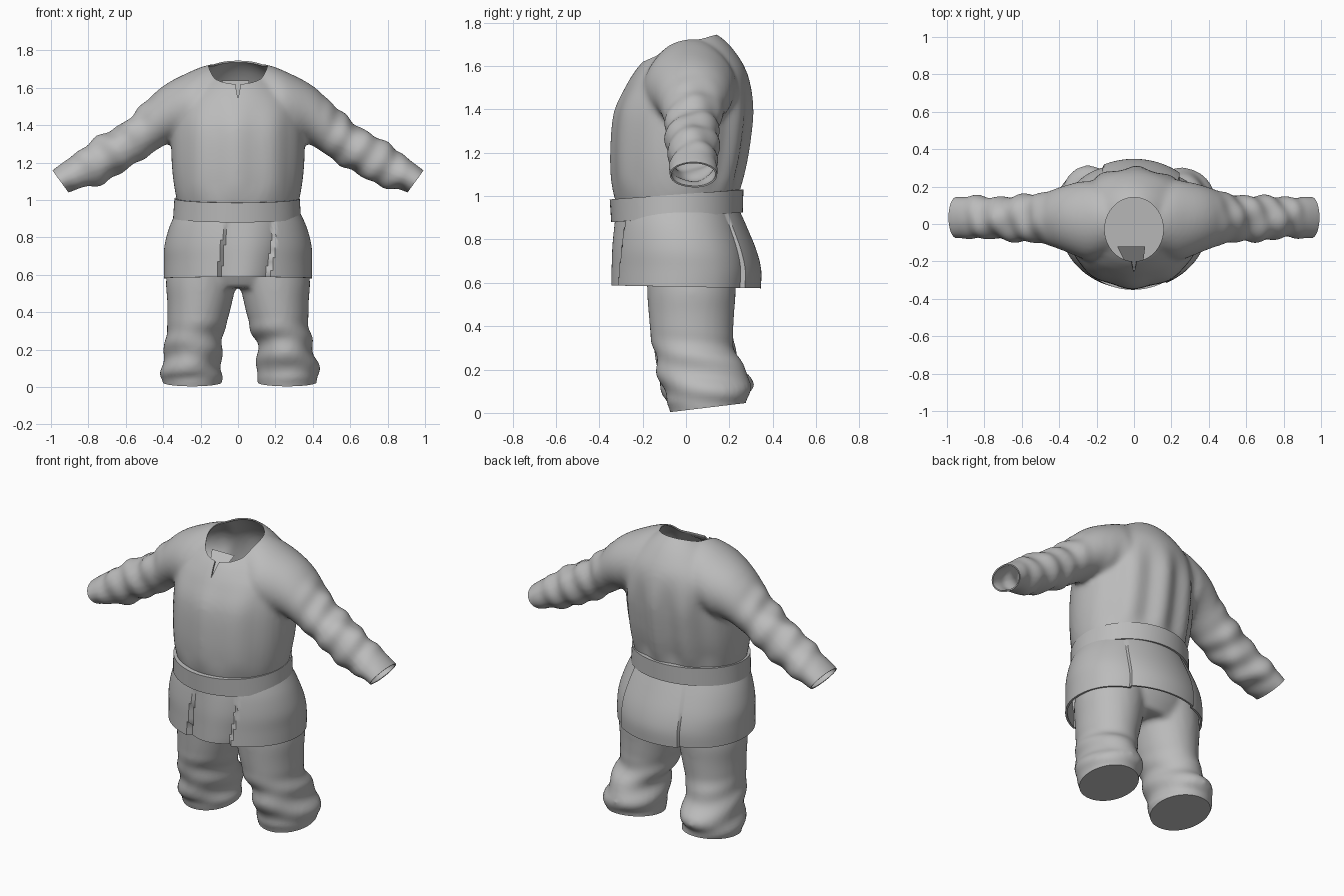
import bpy, bmesh, math
from mathutils import Vector

old = bpy.data.objects.get("Cube")
if old:
    bpy.data.objects.remove(old, do_unlink=True)

cloth = bpy.data.materials.new("grey cloth")
cloth.use_nodes = True
GREY = (0.5, 0.5, 0.5, 1)
cloth.diffuse_color = GREY
cloth.node_tree.nodes["Principled BSDF"].inputs["Base Color"].default_value = GREY


def ring(a, b, side, n, pleat=None):
    """Ellipse through the points a and b, with half-width vector side."""
    mid, half = (a + b) / 2, (a - b) / 2
    pts = []
    for i in range(n):
        t = math.tau * i / n
        k = pleat(t) if pleat else 1
        pts.append(mid + (half * math.cos(t) + side * math.sin(t)) * k)
    return pts


def spline(rows, steps):
    """Smoothly resample rows of numbers."""
    out = []
    for i in range(len(rows) - 1):
        p0, p1, p2 = rows[max(i - 1, 0)], rows[i], rows[i + 1]
        p3 = rows[min(i + 2, len(rows) - 1)]
        for s in range(steps):
            t = s / steps
            out.append([b + t / 2 * (c - a + t * (2 * a - 5 * b + 4 * c - d + t * (3 * (b - c) + d - a)))
                        for a, b, c, d in zip(p0, p1, p2, p3)])
    return out + [list(rows[-1])]


def loft(bm, rings, caps=True):
    loops = [[bm.verts.new(p) for p in r] for r in rings]
    n = len(loops[0])
    for lo, hi in zip(loops, loops[1:]):
        for i in range(n):
            bm.faces.new((lo[i], lo[(i + 1) % n], hi[(i + 1) % n], hi[i]))
    if caps:
        bm.faces.new(loops[0])
        bm.faces.new(loops[-1])


def upright(bm, rows, caps=True, n=48, pleat=None, steps=4):
    """Rows: front y, front z, back y, back z, half width, centre x."""
    rings = []
    for k, (fy, fz, by, bz, w, cx) in enumerate(spline(rows, steps)):
        f = (lambda t, u=k / (steps * (len(rows) - 1)): pleat(t, u)) if pleat else None
        rings.append(ring(Vector((cx, fy, fz)), Vector((cx, by, bz)), Vector((w, 0, 0)), n, f))
    loft(bm, rings, caps)


def finish(name, bm):
    bmesh.ops.recalc_face_normals(bm, faces=bm.faces)
    me = bpy.data.meshes.new(name)
    bm.to_mesh(me)
    bm.free()
    ob = bpy.data.objects.new(name, me)
    me.materials.append(cloth)
    bpy.context.collection.objects.link(ob)
    return ob


def apply(ob):
    dg = bpy.context.evaluated_depsgraph_get()
    me = bpy.data.meshes.new_from_object(ob.evaluated_get(dg))
    ob.modifiers.clear()
    ob.data = me


def fuse(ob, voxel, rounds):
    m = ob.modifiers.new("fuse", "REMESH")
    m.mode, m.voxel_size = "VOXEL", voxel
    s = ob.modifiers.new("soften", "SMOOTH")
    s.factor, s.iterations = 0.5, rounds
    apply(ob)
    bm = bmesh.new()
    bm.from_mesh(ob.data)
    bm.normal_update()
    return bm


def crumple(bm, fold):
    moves = [(v, v.normal * fold(v.co)) for v in bm.verts]
    for v, d in moves:
        v.co += d


def cut(bm, point, normal):
    geom = bm.faces[:] + bm.edges[:] + bm.verts[:]
    res = bmesh.ops.bisect_plane(bm, geom=geom, plane_co=point, plane_no=normal, clear_outer=True)
    return [e for e in res["geom_cut"] if isinstance(e, bmesh.types.BMEdge)]


def carve(ob, outline, push):
    """Cut away the prism made by pushing a flat outline."""
    bm = bmesh.new()
    loft(bm, [[Vector(p) for p in outline], [Vector(p) + Vector(push) for p in outline]])
    cutter = finish("cutter", bm)
    m = ob.modifiers.new("carve", "BOOLEAN")
    m.operation, m.object, m.solver = "DIFFERENCE", cutter, "EXACT"
    apply(ob)
    bpy.data.objects.remove(cutter, do_unlink=True)


def shade(ob, angle=45):
    bpy.ops.object.select_all(action="DESELECT")
    ob.select_set(True)
    bpy.context.view_layer.objects.active = ob
    bpy.ops.object.shade_smooth_by_angle(angle=math.radians(angle))


def thicken(ob, t):
    m = ob.modifiers.new("thickness", "SOLIDIFY")
    m.thickness, m.offset = t, -1
    apply(ob)


def ramp(v, lo, hi):
    t = min(max((v - lo) / (hi - lo), 0), 1)
    return t * t * (3 - 2 * t)


# Tunic: domed body fused with both sleeves
bm = bmesh.new()
upright(bm, [(-.31, .92, .23, .95, .31, 0), (-.338, 1.04, .25, 1.06, .338, 0), (-.345, 1.2, .28, 1.2, .355, 0),
             (-.33, 1.38, .302, 1.4, .355, 0), (-.28, 1.5, .285, 1.56, .33, 0), (-.24, 1.57, .22, 1.675, .25, 0),
             (-.2, 1.62, .145, 1.745, .17, 0), (-.12, 1.69, .08, 1.765, .1, 0)])
SLEEVE = [(.08, 1.735, .08, 1.3, .02, .17), (.17, 1.72, .14, 1.3, .02, .2), (.27, 1.68, .22, 1.3, .02, .215),
          (.4, 1.61, .345, 1.31, .03, .175), (.52, 1.5, .43, 1.27, .03, .14), (.62, 1.41, .54, 1.195, .03, .125),
          (.75, 1.335, .65, 1.13, .03, .118), (.87, 1.25, .75, 1.08, .035, .113),
          (.99, 1.16, .91, 1.04, .035, .112), (1.05, 1.1, .97, .98, .035, .112)]
for s in (1, -1):
    loft(bm, [ring(Vector((s * a, cy, az)), Vector((s * b, cy, bz)), Vector((0, w, 0)), 32)
              for a, az, b, bz, cy, w in spline(SLEEVE, 4)])
tunic = finish("tunic", bm)
bm = fuse(tunic, .015, 6)


def tunic_fold(c):
    along = abs(c.x) * .8 - c.z * .6
    skew = 15 * c.y * (1 if c.x > 0 else -1)
    arm = ramp(abs(c.x), .42, .58) * (1 - ramp(abs(c.x), .84, .94))
    creases = .006 * math.sin(46 * along + skew + 2 * c.x) + .005 * math.sin(27 * along - 2 * skew + 14 * c.z)
    body = (1 - ramp(abs(c.x), .24, .34)) * ramp(c.z, .95, 1.1) * (1 - ramp(c.z, 1.35, 1.6))
    drape = .011 * math.sin(34 * c.x + 1) if c.y > 0 else .005 * math.sin(30 * c.x + 2)
    return arm * creases + body * drape


crumple(bm, tunic_fold)
for s in (1, -1):
    cut(bm, Vector((s * .95, 0, 1.1)), Vector((s * .81, 0, -.59)))
bm.to_mesh(tunic.data)
bm.free()
thicken(tunic, .008)

# Neck opening and the short slit below it
carve(tunic, ring(Vector((0, -.2, 1.5)), Vector((0, .142, 1.5)), Vector((.157, 0, 0)), 48), (0, 0, .5))
carve(tunic, [(-.02, -.4, 1.65), (.02, -.4, 1.65), (0, -.4, 1.54)], (0, .26, 0))
shade(tunic, 50)

# Panel behind the slit
bm = bmesh.new()
bm.faces.new([bm.verts.new(p) for p in ((-.09, -.12, 1.64), (.06, -.12, 1.64), (.05, -.2, 1.59),
                                       (0, -.235, 1.53), (-.05, -.2, 1.59))])
finish("neck_panel", bm)

# Belt, higher at the back
bm = bmesh.new()
upright(bm, [(-.345, .88, .262, .925, .342, -.005), (-.352, .985, .265, 1.03, .335, -.005)], caps=False, n=72, steps=1)
belt = finish("belt", bm)
thicken(belt, .045)
shade(belt, 35)

# Tunic skirt with slanting overlaps: top angle, hem angle, spread, depth
OVERLAPS = [(-.15, -.27, .5, .09), (.62, .42, -.45, .09), (2.45, 2.45, -.5, .06), (-2.69, -2.69, .5, .04)]


def pleat(t, u):
    k = 1
    for top, hem, wide, deep in OVERLAPS:
        d = (t - top - (hem - top) * u + math.pi) % math.tau - math.pi
        if 0 <= d / wide <= 1:
            k -= deep * math.sqrt(u) * (1 - d / wide) ** 2
    return k


bm = bmesh.new()
upright(bm, [(-.325, .93, .235, .96, .325, 0), (-.335, .86, .28, .86, .365, 0), (-.345, .76, .325, .75, .393, 0),
             (-.348, .67, .347, .66, .396, 0), (-.35, .588, .345, .575, .396, 0)], caps=False, n=180, pleat=pleat)
skirt = finish("tunic_skirt", bm)
thicken(skirt, .012)
shade(skirt, 40)

# Trousers: hips and two legs fused together, cut flat at the soles
bm = bmesh.new()
upright(bm, [(-.14, .53, .2, .53, .26, 0), (-.2, .66, .24, .66, .34, 0), (-.24, .88, .2, .88, .3, 0)])
for s, out in ((1, .018), (-1, 0)):
    upright(bm, [(-.055, -.06, .26, -.02, .145, s * (.245 + out)), (-.085, .04, .285, .07, .163, s * (.245 + out)),
                 (-.115, .12, .305, .13, .163, s * (.248 + out)), (-.135, .22, .26, .22, .15, s * (.24 + out / 2)),
                 (-.158, .32, .22, .32, .157, s * .222), (-.172, .45, .222, .45, .173, s * .205),
                 (-.18, .58, .23, .58, .188, s * .196), (-.18, .75, .22, .75, .17, s * .18)])
trousers = finish("trousers", bm)
bm = fuse(trousers, .016, 6)


def leg_fold(c):
    low = ramp(c.z, .02, .08) * (1 - ramp(c.z, .24, .4))
    return low * (.006 * math.sin(44 * c.z + 9 * c.y + 5 * c.x) + .005 * math.sin(30 * c.z - 16 * c.x))


crumple(bm, leg_fold)
edges = cut(bm, Vector((0, -.07, .004)), Vector((0, .12, -1)))
bmesh.ops.holes_fill(bm, edges=edges, sides=0)
bm.to_mesh(trousers.data)
bm.free()
shade(trousers, 50)
